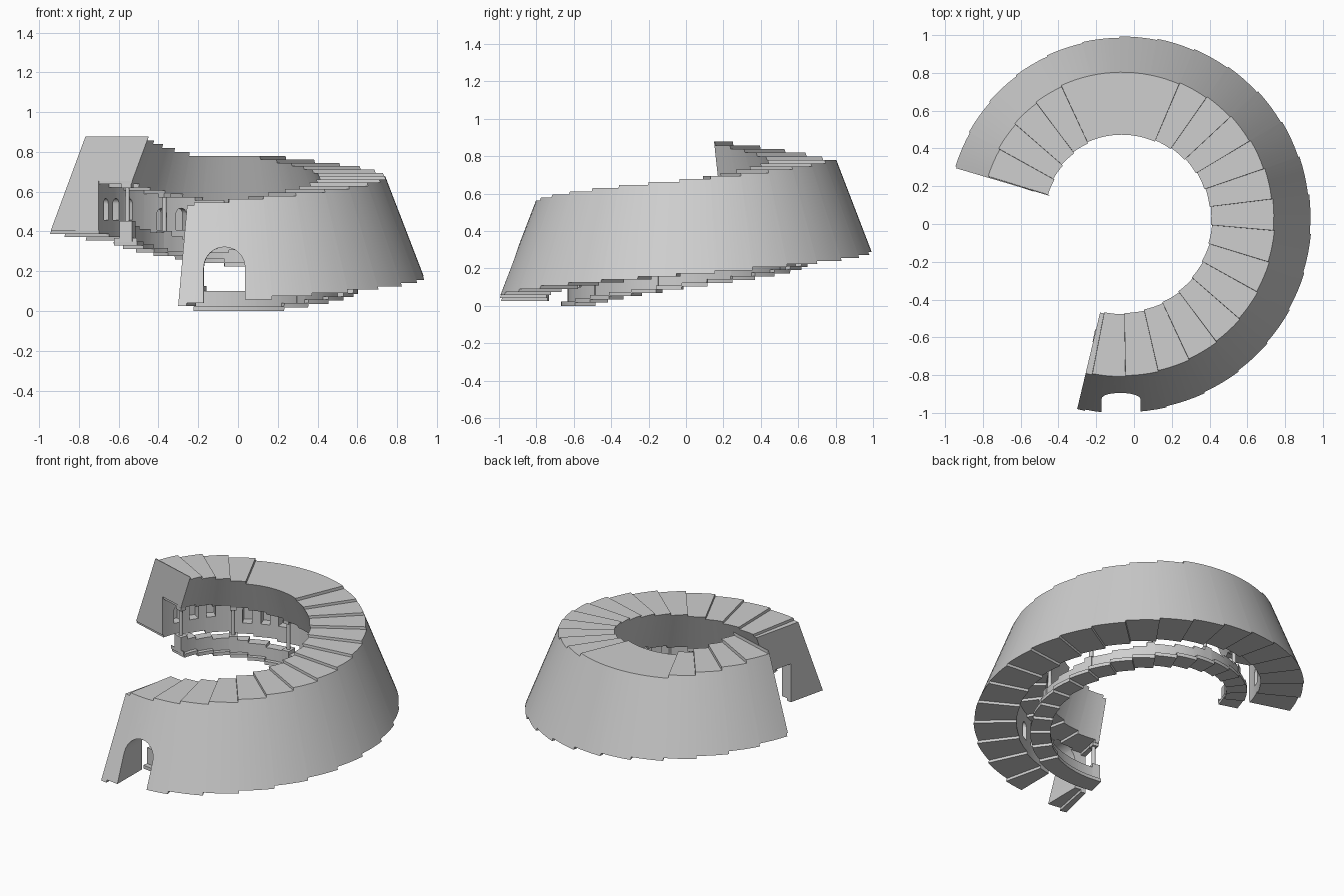
import bpy, bmesh, math
from mathutils import Matrix

if "Cube" in bpy.data.objects:
    bpy.data.objects.remove(bpy.data.objects["Cube"])

CX, CY = -0.06, 0.035            # spiral centre
A0, A1 = -103.4, 163.6           # start and end angle
BOUNDS = [A0] + [-101 + 12 * k for k in range(23)] + [A1]

stone = bpy.data.materials.new("light grey stone")
stone.diffuse_color = (0.62, 0.62, 0.62, 1)
stone.use_nodes = True
stone.node_tree.nodes["Principled BSDF"].inputs["Base Color"].default_value = stone.diffuse_color


def frac(a):
    return (a - A0) / (A1 - A0)


def shrink(a):                   # the spiral tightens as it climbs
    return -0.122 * frac(a)


def wall_bottom(i):
    return 0.025 + 0.0165 * i


def roof(i):
    if i < 15:
        return 0.53 + 0.0165 * i
    return 0.78 + 0.0196 * max(0, i - 18)


def floor_z(i):                  # flat landing by the door, then climbing
    return 0.0173 * max(0, i - 3)


def step_at(a):
    return max(k for k in range(len(BOUNDS) - 1) if BOUNDS[k] <= a + 1e-6)


def add_object(name, bm, smooth=True):
    bmesh.ops.recalc_face_normals(bm, faces=bm.faces)
    me = bpy.data.meshes.new(name)
    bm.to_mesh(me)
    bm.free()
    ob = bpy.data.objects.new(name, me)
    bpy.context.collection.objects.link(ob)
    me.materials.append(stone)
    return ob


def stepped_sweep(name, profile):
    """Sweep profile(angle, step) -> [(radius, z)] as one closed stepped body."""
    bm = bmesh.new()
    rings = []
    for i in range(len(BOUNDS) - 1):
        a, b = BOUNDS[i] + 0.04, BOUNDS[i + 1] - 0.04
        n = max(1, round((b - a) / 3))
        for j in range(n + 1):
            ang = a + (b - a) * j / n
            t = math.radians(ang)
            rings.append([bm.verts.new((CX + r * math.cos(t), CY + r * math.sin(t), z))
                          for r, z in profile(ang, i)])
    for p, q in zip(rings, rings[1:]):
        for k in range(len(p)):
            m = (k + 1) % len(p)
            bm.faces.new((p[k], p[m], q[m], q[k]))
    bm.faces.new(rings[0])
    bm.faces.new(rings[-1][::-1])
    return add_object(name, bm)


def wall_profile(a, i):
    s, zb, zt = shrink(a), wall_bottom(i), roof(i)
    base = 0.025 + 0.375 * frac(a)
    lean = lambda r, z: r + s - 0.385 * (z - base)
    zc = zb + 0.25
    return [(lean(1.043, zb), zb), (lean(1.043, zt), zt), (lean(0.712, zt), zt),
            (lean(0.712, zc), zc), (0.79 + s, zc), (0.79 + s, zb)]


def parapet_profile(a, i):
    s, z = shrink(a), floor_z(i)
    return [(0.71 + s, z), (0.71 + s, z + 0.022), (0.675 + s, z + 0.022),
            (0.675 + s, z + 0.1), (0.615 + s, z + 0.1), (0.615 + s, z + 0.022),
            (0.59 + s, z + 0.022), (0.59 + s, z)]


def arch_prism(bm, a, r0, r1, half, z0, spring, n=12):
    """Round-headed prism running radially from r0 to r1 at angle a."""
    pts = [(-half, z0), (half, z0)]
    pts += [(half * math.cos(math.pi * k / n), spring + half * math.sin(math.pi * k / n))
            for k in range(n + 1)]
    rot = Matrix.Translation((CX, CY, 0)) @ Matrix.Rotation(math.radians(a), 4, 'Z')
    lo = [bm.verts.new((r0, y, z)) for y, z in pts]
    hi = [bm.verts.new((r1, y, z)) for y, z in pts]
    for v in lo + hi:
        v.co = rot @ v.co
    for k in range(len(pts)):
        m = (k + 1) % len(pts)
        bm.faces.new((lo[k], lo[m], hi[m], hi[k]))
    bm.faces.new(lo[::-1])
    bm.faces.new(hi)


# Leaning outer wall with stepped roof
wall = stepped_sweep("spiral_wall_and_roof", wall_profile)

# Door and window niches cut into the wall
bm = bmesh.new()
arch_prism(bm, -90.5, 0.765, 1.25, 0.104, -0.1, 0.218)
for bay in range(7):
    for off in (-9, 0, 9):
        a = 145 - 36 * bay + off
        if a < -76:
            continue
        z = wall_bottom(step_at(145 - 36 * bay)) + 0.085
        r = 0.79 + shrink(a)
        arch_prism(bm, a, r - 0.04, r + 0.06, 0.028, z, z + 0.082)
cutter = add_object("opening_cutter", bm)
cutter.hide_render = True

bpy.context.view_layer.objects.active = wall
mod = wall.modifiers.new("openings", 'BOOLEAN')
mod.operation, mod.solver, mod.object = 'DIFFERENCE', 'EXACT', cutter
bpy.ops.object.modifier_apply(modifier=mod.name)
bpy.data.objects.remove(cutter)

# Low stepped parapet on the inner side of the gallery
parapet = stepped_sweep("inner_parapet", parapet_profile)

# Columns with pedestal, shaft and capital
for n, a in enumerate([161, 125, 89, 53, 17, -19, -55, -101.5]):
    i = step_at(a)
    r = 0.645 + shrink(a)
    z0, z1 = floor_z(i) + 0.02, wall_bottom(i) + 0.253
    rot = Matrix.Translation((CX, CY, 0)) @ Matrix.Rotation(math.radians(a), 4, 'Z')
    bm = bmesh.new()
    for lo, hi, w in ((z0, z0 + 0.105, 0.066), (z1 - 0.022, z1, 0.05)):
        bmesh.ops.create_cube(bm, size=1, matrix=rot @ Matrix.Translation((r, 0, (lo + hi) / 2))
                              @ Matrix.Diagonal((w, w * 0.75, hi - lo, 1)))
    bmesh.ops.create_cone(bm, cap_ends=True, segments=12, radius1=0.013, radius2=0.011,
                          depth=z1 - z0 - 0.12,
                          matrix=rot @ Matrix.Translation((r, 0, (z0 + 0.1 + z1 - 0.02) / 2)))
    add_object(f"column_{n + 1}", bm)

# Smooth the curved faces, keep edges sharp
for ob in bpy.data.objects:
    ob.select_set(True)
bpy.context.view_layer.objects.active = wall
bpy.ops.object.shade_smooth_by_angle(angle=math.radians(30))
